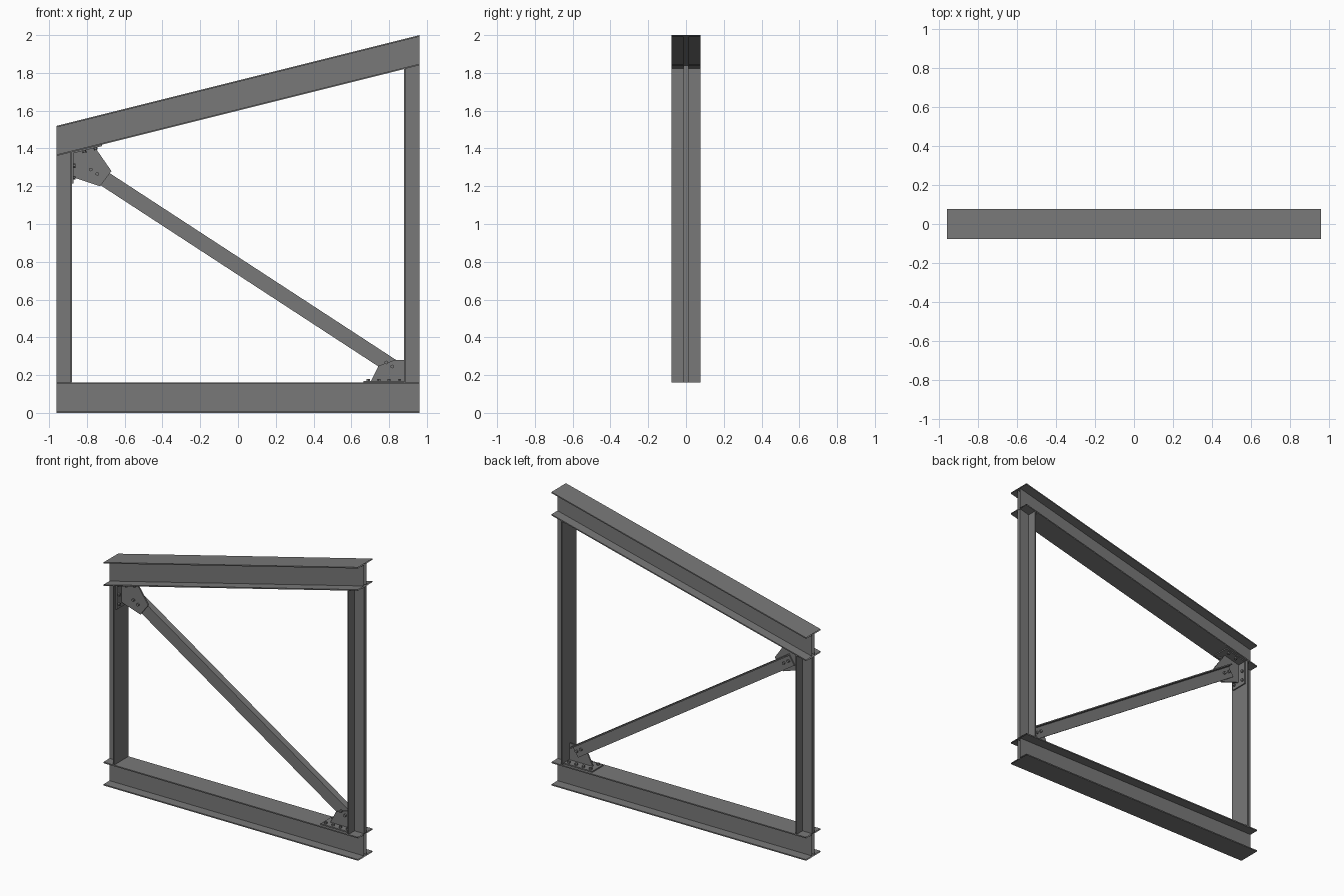
import bpy, bmesh, math
from mathutils import Vector, Matrix

if "Cube" in bpy.data.objects:
    bpy.data.objects.remove(bpy.data.objects["Cube"])

steel = bpy.data.materials.new("grey_steel")
steel.use_nodes = True
steel.diffuse_color = (0.19, 0.19, 0.19, 1)
steel.node_tree.nodes["Principled BSDF"].inputs["Base Color"].default_value = steel.diffuse_color

HALF_X, HALF_Y, DEPTH = 0.96, 0.078, 0.16
FLANGE, WEB = 0.008, 0.013
SLOPE = 0.25


def under(x):
    """Height of the underside of the sloping beam."""
    return 1.60 + SLOPE * x


def finish(name, bm):
    bmesh.ops.recalc_face_normals(bm, faces=bm.faces)
    mesh = bpy.data.meshes.new(name)
    bm.to_mesh(mesh)
    bm.free()
    mesh.materials.append(steel)
    obj = bpy.data.objects.new(name, mesh)
    bpy.context.collection.objects.link(obj)
    return obj


def loft(name, start, end, caps=True):
    """Join two matching outlines with flat sides."""
    bm = bmesh.new()
    a = [bm.verts.new(p) for p in start]
    b = [bm.verts.new(p) for p in end]
    n = len(a)
    for i in range(n):
        j = (i + 1) % n
        bm.faces.new((a[i], a[j], b[j], b[i]))
    if caps:
        bm.faces.new(a)
        bm.faces.new(b[::-1])
    return finish(name, bm)


def beam(name, base):
    """Open-ended I beam whose ends are cut upright."""
    right = [(HALF_Y, 0), (HALF_Y, FLANGE), (WEB, FLANGE),
             (WEB, DEPTH - FLANGE), (HALF_Y, DEPTH - FLANGE), (HALF_Y, DEPTH)]
    outline = right + [(-y, z) for y, z in reversed(right)]
    ends = [[(x, y, base(x) + z) for y, z in outline] for x in (-HALF_X, HALF_X)]
    loft(name, *ends, caps=False)


def column(name, side):
    """T-section post: flange inside, web outside, top cut to the slope."""
    inner, mid = HALF_X - 0.08, HALF_X - 0.08 + FLANGE
    half = [(inner, HALF_Y), (mid, HALF_Y), (mid, WEB), (HALF_X, WEB)]
    outline = [(side * x, y) for x, y in half]
    outline += [(side * x, -y) for x, y in reversed(half)]
    loft(name, [(x, y, DEPTH) for x, y in outline],
         [(x, y, under(x)) for x, y in outline])


def plate_xz(name, points, y0, y1):
    loft(name, [(x, y0, z) for x, z in points], [(x, y1, z) for x, z in points])


def bolts(name, places, direction, length=0.012):
    """Hexagonal bolt heads rising from each place along a direction."""
    bm = bmesh.new()
    d = Vector(direction).normalized()
    turn = d.to_track_quat('Z', 'Y').to_matrix().to_4x4()
    for p in places:
        bmesh.ops.create_cone(bm, cap_ends=True, segments=6, radius1=0.01,
                              radius2=0.01, depth=length,
                              matrix=Matrix.Translation(Vector(p) + d * length / 2) @ turn)
    finish(name, bm)


# Main frame
beam("bottom_beam", lambda x: 0)
beam("top_beam", under)
column("left_column", 1)
column("right_column", -1)

# Diagonal angle brace: upright leg plus a top leg pointing backwards
a, b = Vector((-0.80, 0, 1.30)), Vector((0.83, 0, 0.237))
along = (b - a).normalized()
up = Vector((-along.z, 0, along.x))
section = [(0, -0.04), (0, 0.04), (0.045, 0.04), (0.045, 0.032),
           (0.008, 0.032), (0.008, -0.04)]
loft("diagonal_brace", *[[p + up * w + Vector((0, y, 0)) for y, w in section]
                         for p in (a, b)])

# Gusset plates in front of the brace
inner = HALF_X - 0.08
plate_xz("upper_gusset", [(-inner, under(-inner)), (-0.76, under(-0.76)),
                          (-0.67, 1.28), (-0.73, 1.20), (-inner, 1.25)], -0.01, 0)
plate_xz("lower_gusset", [(0.70, DEPTH), (0.745, 0.25), (0.83, 0.28),
                          (inner, 0.28), (inner, DEPTH)], -0.01, 0)

# Bolted foot plates against beams and column
T, W = 0.008, 0.06
plate_xz("lower_foot_plate", [(0.665, DEPTH), (inner, DEPTH),
                              (inner, DEPTH + T), (0.665, DEPTH + T)], -W, W)
plate_xz("upper_foot_plate", [(-inner, under(-inner)), (-0.72, under(-0.72)),
                              (-0.72, under(-0.72) - T),
                              (-inner, under(-inner) - T)], -W, W)
plate_xz("column_foot_plate", [(-inner, 1.215), (-inner + T, 1.215),
                               (-inner + T, 1.375), (-inner, 1.375)], -W, W)

# Bolt heads
rows = (-0.04, 0.04)
bolts("lower_foot_bolts", [(x, y, DEPTH + T) for x in (0.69, 0.745, 0.80, 0.855)
                           for y in rows], (0, 0, 1))
bolts("upper_foot_bolts", [(x, y, under(x) - T) for x in (-0.815, -0.755)
                           for y in rows], (SLOPE, 0, -1))
bolts("column_foot_bolts", [(-inner + T, y, z) for z in (1.245, 1.31)
                            for y in rows], (1, 0, 0))
brace_bolts = [(-0.78, 1.288), (-0.745, 1.265), (0.785, 0.267), (0.817, 0.246)]
bolts("front_brace_bolts", [(x, -0.01, z) for x, z in brace_bolts], (0, -1, 0))
bolts("back_brace_bolts", [(x, 0.008, z) for x, z in brace_bolts], (0, 1, 0))
